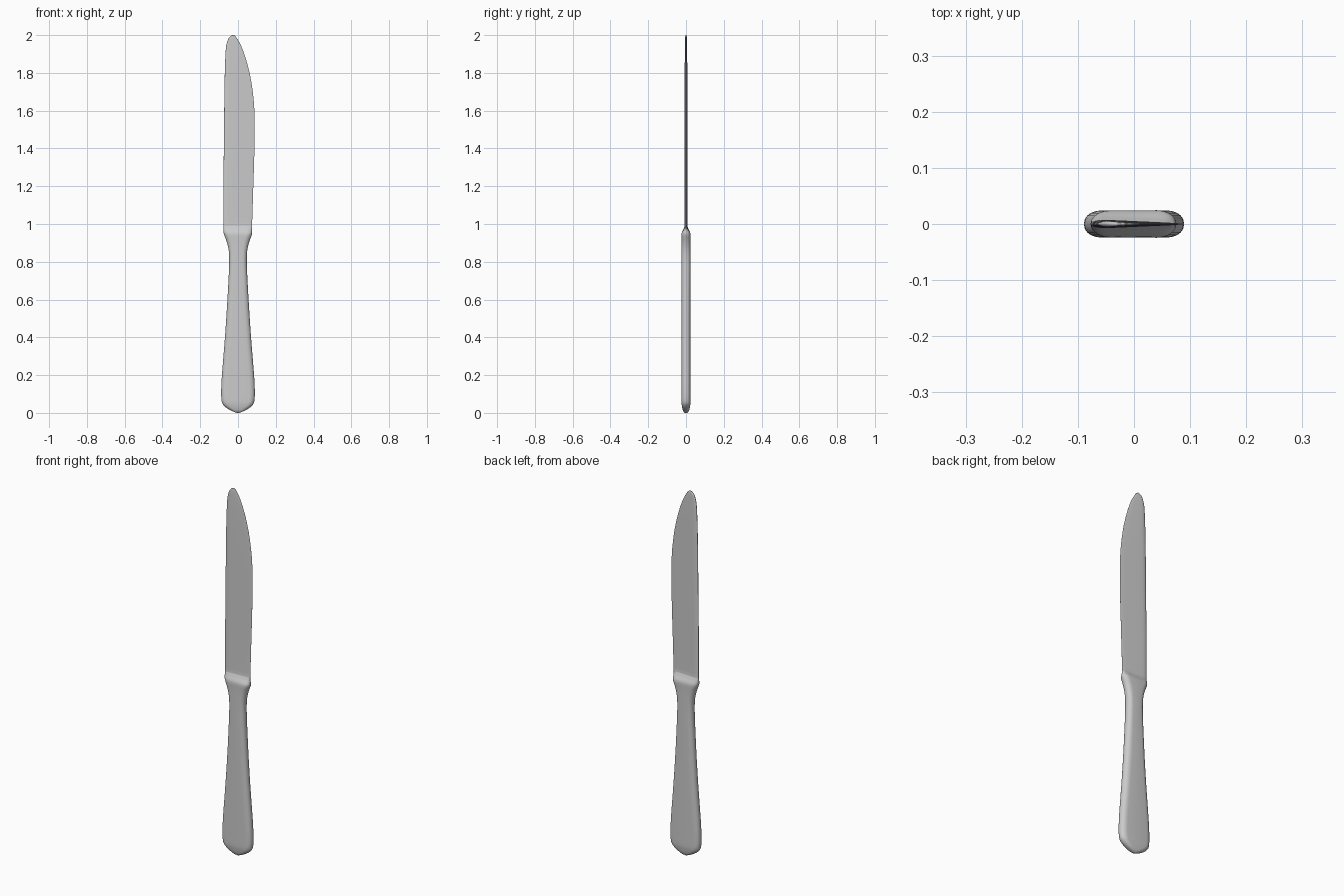
import bpy, bmesh, math

if "Cube" in bpy.data.objects:
    bpy.data.objects.remove(bpy.data.objects["Cube"])


def ring(xl, xr, t, wedge, steps=5):
    """Rounded-rectangle section; wedge thins it towards the right side."""
    cx, hx = (xl + xr) / 2, (xr - xl) / 2
    rx, ry = min(0.03, hx * 0.5), t * 0.9
    pts = []
    for q, (sx, sy) in enumerate([(1, 1), (-1, 1), (-1, -1), (1, -1)]):
        for i in range(steps + 1):
            a = math.pi / 2 * (q + i / steps)
            x = sx * (hx - rx) + rx * math.cos(a)
            y = sy * (t - ry) + ry * math.sin(a)
            pts.append((cx + x, y * (1 - wedge * (x / hx + 1) / 2)))
        # middle point on the flat front and back faces
        if q in (0, 2):
            pts.append((cx, sy * t * (1 - wedge / 2)))
    return pts


def smooth_rows(rows, sub=3):
    """Catmull-Rom interpolation between the given sections."""
    out = []
    for i in range(len(rows) - 1):
        a, b, c, d = rows[max(i - 1, 0)], rows[i], rows[i + 1], rows[min(i + 2, len(rows) - 1)]
        for k in range(sub):
            s = k / sub
            out.append([0.5 * (2 * q + (r - p) * s + (2 * p - 5 * q + 4 * r - w) * s * s
                               + (3 * q - p - 3 * r + w) * s ** 3)
                        for p, q, r, w in zip(a, b, c, d)])
    return out + [list(rows[-1])]


def loft(name, rows):
    bm = bmesh.new()
    loops = [[bm.verts.new((x, y, r[0])) for x, y in ring(*r[1:])] for r in rows]
    for lo, hi in zip(loops, loops[1:]):
        n = len(lo)
        for i in range(n):
            j = (i + 1) % n
            bm.faces.new((lo[i], lo[j], hi[j], hi[i]))
    bm.faces.new(loops[0][::-1])
    bm.faces.new(loops[-1])
    bmesh.ops.recalc_face_normals(bm, faces=bm.faces)
    me = bpy.data.meshes.new(name)
    bm.to_mesh(me)
    bm.free()
    ob = bpy.data.objects.new(name, me)
    bpy.context.collection.objects.link(ob)
    bpy.context.view_layer.objects.active = ob
    ob.select_set(True)
    bpy.ops.object.shade_smooth_by_angle(angle=math.radians(50))
    return ob


# handle sections, symmetric: z, half width, half thickness
handle = [(0.0, 0.006, 0.006), (0.008, 0.027, 0.014), (0.022, 0.054, 0.019),
          (0.038, 0.074, 0.022), (0.06, 0.086, 0.024), (0.11, 0.089, 0.024),
          (0.2, 0.085, 0.024), (0.4, 0.069, 0.024), (0.6, 0.056, 0.024),
          (0.78, 0.047, 0.024), (0.86, 0.049, 0.024), (0.91, 0.061, 0.024),
          (0.945, 0.074, 0.024)]
# shoulder and blade sections: z, left, right, half thickness, wedge
blade = [(0.962, -0.077, 0.074, 0.02, 0.15), (0.985, -0.077, 0.074, 0.01, 0.6),
         (1.01, -0.077, 0.075, 0.0085, 0.8), (1.2, -0.077, 0.081, 0.0085, 0.85),
         (1.4, -0.075, 0.087, 0.0085, 0.85), (1.6, -0.073, 0.087, 0.0085, 0.85),
         (1.75, -0.071, 0.071, 0.0085, 0.85), (1.86, -0.068, 0.046, 0.008, 0.8),
         (1.94, -0.063, 0.018, 0.007, 0.7), (1.98, -0.051, -0.004, 0.006, 0.6),
         (1.994, -0.04, -0.014, 0.004, 0.5), (2.0, -0.029, -0.023, 0.002, 0.3)]

# one continuous knife body
loft("table_knife", smooth_rows([(z, -w, w, t, 0.0) for z, w, t in handle] + blade))
